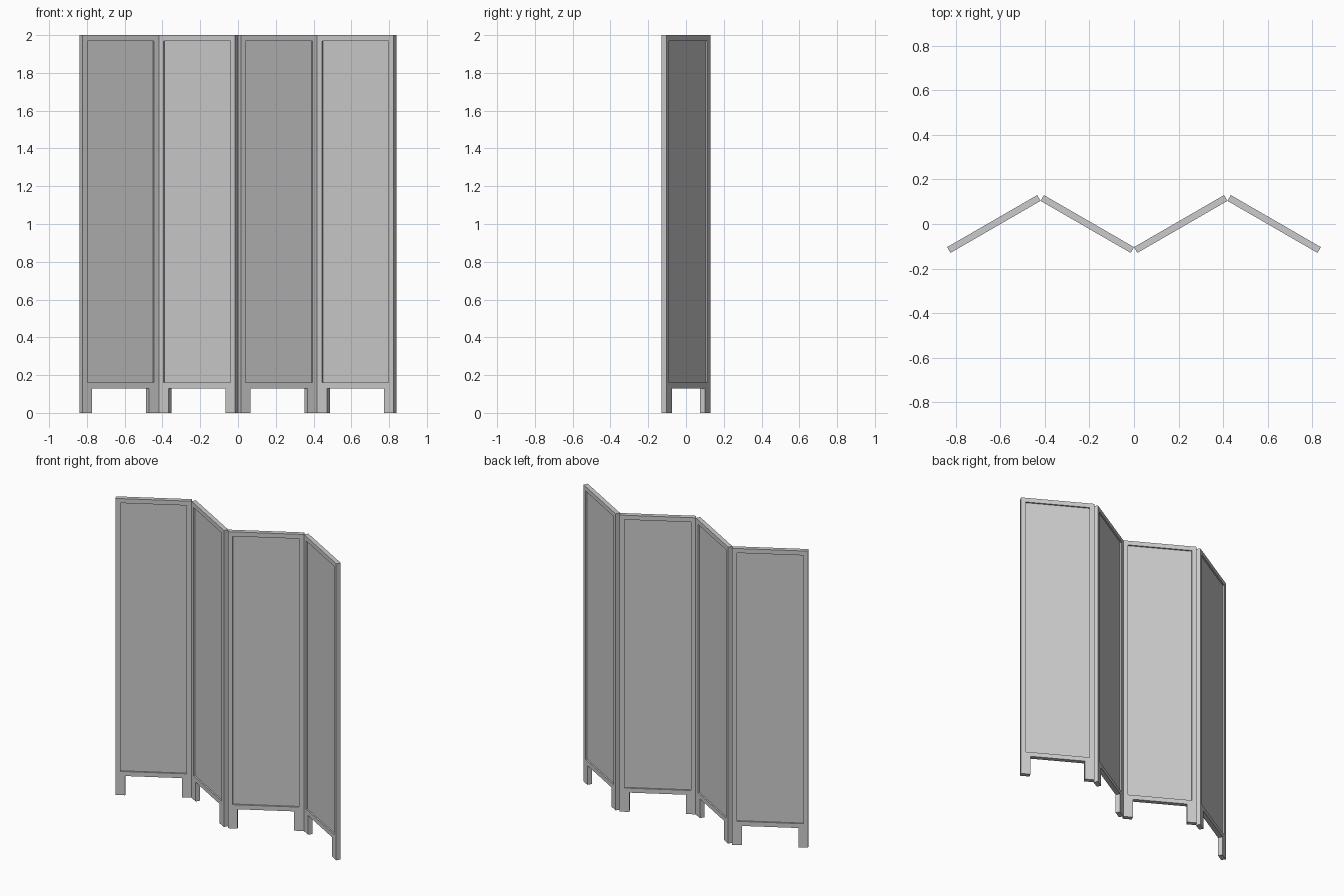
import bpy, bmesh, math
from mathutils import Matrix

cube = bpy.data.objects.get("Cube")
if cube:
    bpy.data.objects.remove(cube, do_unlink=True)

WIDTH, THICK, HEIGHT = 0.467, 0.03, 2.0
BORDER, LEG, LEG_H, RECESS = 0.03, 0.06, 0.13, 0.01
ANGLE = math.radians(30)
PITCH = WIDTH * math.cos(ANGLE) + THICK * math.sin(ANGLE)

grey = bpy.data.materials.new("light grey")
grey.use_nodes = True
colour = (0.6, 0.6, 0.6, 1)
grey.diffuse_color = colour
grey.node_tree.nodes["Principled BSDF"].inputs["Base Color"].default_value = colour


def slab(name, xs, zs, thick, keep, matrix):
    """Upright slab made of the kept cells of an x-z grid, centred on y = 0."""
    bm = bmesh.new()
    grid = [[bm.verts.new((x, -thick / 2, z)) for z in zs] for x in xs]
    for i in range(len(xs) - 1):
        for j in range(len(zs) - 1):
            if keep((xs[i] + xs[i + 1]) / 2, (zs[j] + zs[j + 1]) / 2):
                bm.faces.new((grid[i][j], grid[i + 1][j],
                              grid[i + 1][j + 1], grid[i][j + 1]))
    bmesh.ops.delete(bm, geom=[v for v in bm.verts if not v.link_faces],
                     context='VERTS')
    ext = bmesh.ops.extrude_face_region(bm, geom=bm.faces[:], use_keep_orig=True)
    moved = [g for g in ext["geom"] if isinstance(g, bmesh.types.BMVert)]
    bmesh.ops.translate(bm, verts=moved, vec=(0, thick, 0))
    bmesh.ops.recalc_face_normals(bm, faces=bm.faces[:])
    mesh = bpy.data.meshes.new(name)
    bm.to_mesh(mesh)
    bm.free()
    mesh.materials.append(grey)
    obj = bpy.data.objects.new(name, mesh)
    obj.matrix_world = matrix
    bpy.context.collection.objects.link(obj)


half = WIDTH / 2
inner = half - BORDER       # edge of the recessed panel
leg_in = half - LEG         # inner side of the legs
bottom, top = LEG_H + BORDER, HEIGHT - BORDER


def in_frame(x, z):
    under = abs(x) < leg_in and z < LEG_H
    window = abs(x) < inner and bottom < z < top
    return not (under or window)


# Four hinged leaves folded in a zigzag
for n in range(4):
    turn = ANGLE if n % 2 == 0 else -ANGLE
    place = Matrix.Translation(((n - 1.5) * PITCH, 0, 0)) @ Matrix.Rotation(turn, 4, 'Z')
    # Frame with two short legs
    slab(f"frame_{n + 1}", (-half, -inner, -leg_in, leg_in, inner, half),
         (0, LEG_H, bottom, top, HEIGHT), THICK, in_frame, place)
    # Recessed infill panel
    slab(f"panel_{n + 1}", (-inner, inner), (bottom, top),
         THICK - 2 * RECESS, lambda x, z: True, place)
